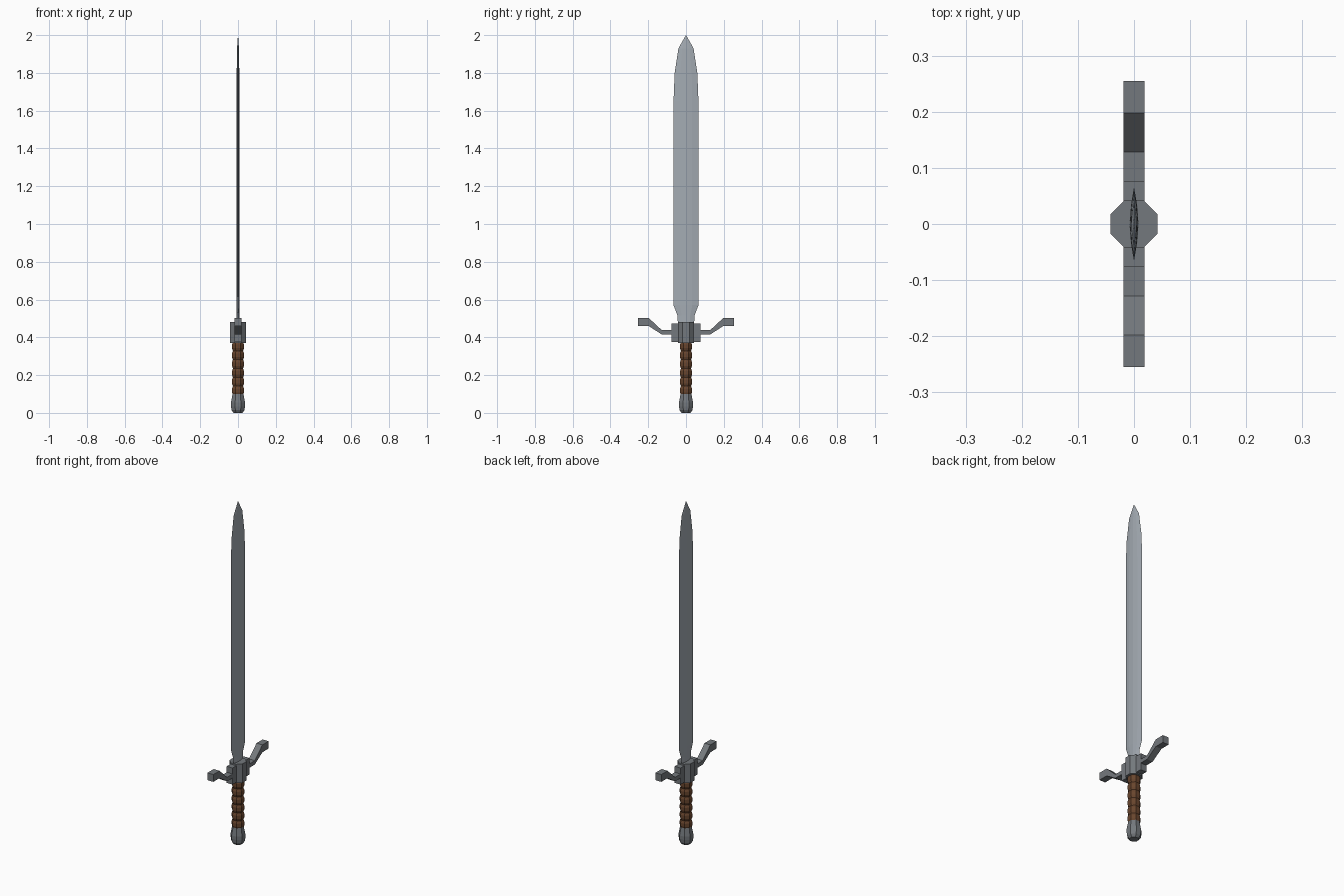
import bpy, bmesh, math

if "Cube" in bpy.data.objects:
    bpy.data.objects.remove(bpy.data.objects["Cube"])

def material(name, rgb):
    m = bpy.data.materials.new(name)
    m.diffuse_color = (*rgb, 1)
    m.use_nodes = True
    m.node_tree.nodes["Principled BSDF"].inputs["Base Color"].default_value = m.diffuse_color
    return m

brown = material("leather", (0.14, 0.06, 0.027))
steel = material("blade_steel", (0.37, 0.41, 0.45))
iron = material("dark_iron", (0.175, 0.19, 0.205))

def finish(bm, name, mat):
    bmesh.ops.remove_doubles(bm, verts=bm.verts, dist=1e-5)
    bmesh.ops.recalc_face_normals(bm, faces=bm.faces)
    me = bpy.data.meshes.new(name)
    bm.to_mesh(me)
    bm.free()
    ob = bpy.data.objects.new(name, me)
    bpy.context.collection.objects.link(ob)
    me.materials.append(mat)
    return ob

def loft(name, rings, mat):
    """Skin a list of rings (equal point counts) and cap both ends."""
    bm = bmesh.new()
    vs = [[bm.verts.new(p) for p in r] for r in rings]
    n = len(rings[0])
    for a, b in zip(vs, vs[1:]):
        for i in range(n):
            j = (i + 1) % n
            bm.faces.new((a[i], a[j], b[j], b[i]))
    bm.faces.new(vs[0])
    bm.faces.new(vs[-1])
    return finish(bm, name, mat)

def octagon(apothem, z):
    r = apothem / math.cos(math.pi / 8)
    return [(r * math.cos(math.pi * (i + .5) / 4),
             r * math.sin(math.pi * (i + .5) / 4), z) for i in range(8)]

# Pommel
loft("pommel", [octagon(r, z) for r, z in
     [(0.024, 0), (0.034, 0.015), (0.037, 0.035), (0.037, 0.055), (0.029, 0.10)]], iron)

# Grip with wrapped ribs
ribs, z0, z1 = 6, 0.095, 0.375
step = (z1 - z0) / ribs
grip = [octagon(0.027, z0)]
for i in range(ribs):
    z = z0 + i * step
    grip += [octagon(0.032, z + step * .3), octagon(0.032, z + step * .7),
             octagon(0.027, z + step)]
loft("grip", grip, brown)

# Guard hub
loft("guard_hub", [octagon(0.042, 0.370), octagon(0.042, 0.481)], iron)

# Guard arms: collar block, thin bar, rising bend and raised end
arm = [(0.03, 0.376, 0.473), (0.077, 0.376, 0.473), (0.077, 0.415, 0.438),
       (0.128, 0.415, 0.438), (0.198, 0.460, 0.503), (0.255, 0.460, 0.503)]
for name, s in (("guard_arm_left", -1), ("guard_arm_right", 1)):
    loft(name, [[(-0.019, s * y, lo), (0.019, s * y, lo),
                 (0.019, s * y, hi), (-0.019, s * y, hi)] for y, lo, hi in arm], iron)

# Blade: lens-shaped section (z, half width, half thickness)
lens = [(1, 0), (.72, .5), (0, 1), (-.72, .5), (-1, 0), (-.72, -.5), (0, -1), (.72, -.5)]
sections = [(0.47, 0.043, 0.008), (0.515, 0.045, 0.008), (0.57, 0.066, 0.008),
            (1.65, 0.066, 0.0075), (1.80, 0.060, 0.007), (1.93, 0.040, 0.005),
            (2.0, 0.0005, 0.0003)]
loft("blade", [[(a * t, b * w, z) for a, b in lens] for z, w, t in sections], steel)
